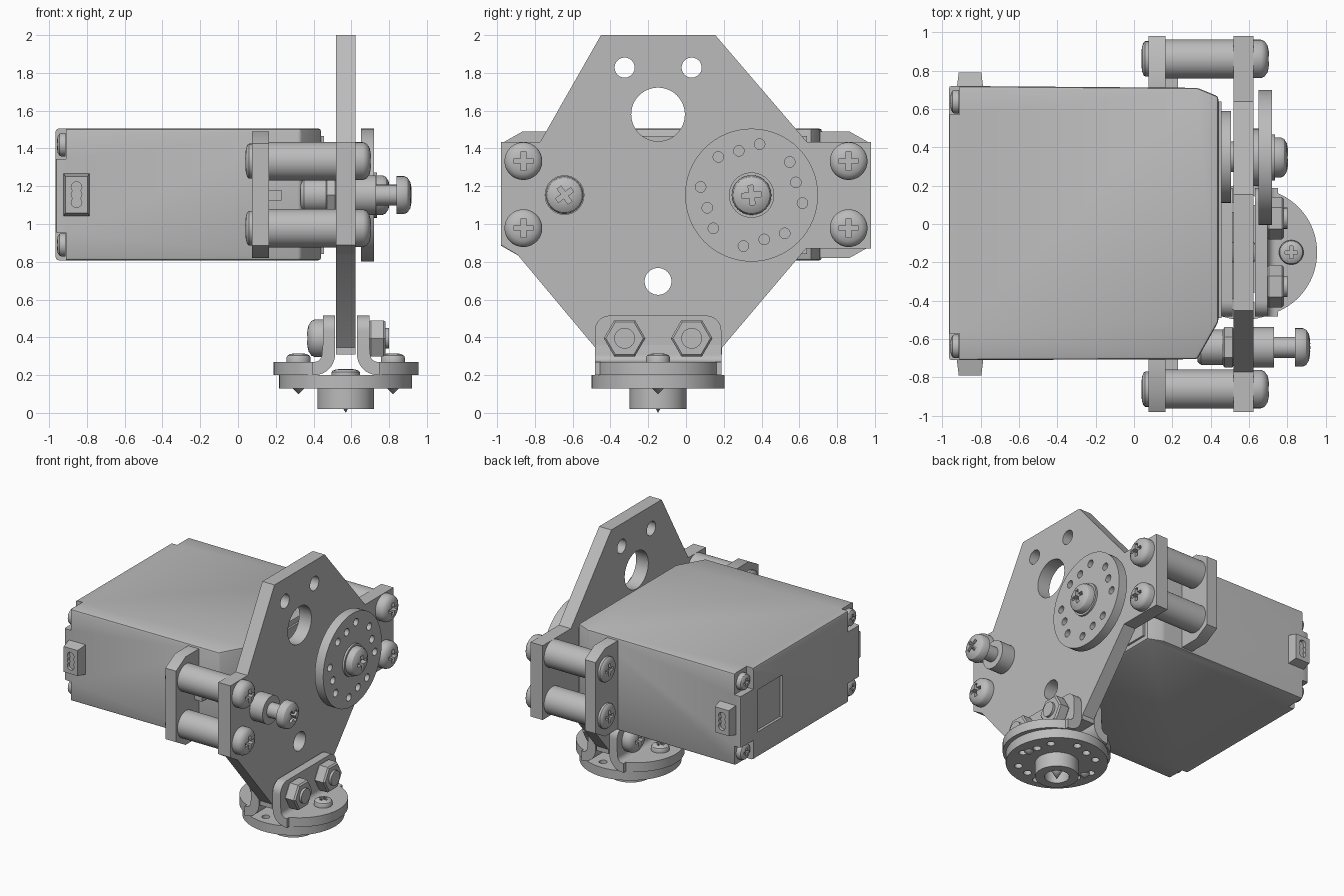
import bpy, bmesh
from math import sin, cos, radians, pi, tau
from mathutils import Vector, Matrix

cube = bpy.data.objects.get("Cube")
if cube:
    bpy.data.objects.remove(cube)

grey = bpy.data.materials.new("mid_grey")
grey.use_nodes = True
COLOUR = (0.5, 0.5, 0.5, 1)
grey.diffuse_color = COLOUR
grey.node_tree.nodes["Principled BSDF"].inputs["Base Color"].default_value = COLOUR
parts = []
X, Z = Vector((1, 0, 0)), Vector((0, 0, 1))


def finish(name, bm):
    bmesh.ops.remove_doubles(bm, verts=bm.verts, dist=1e-5)
    bmesh.ops.recalc_face_normals(bm, faces=bm.faces)
    me = bpy.data.meshes.new(name)
    bm.to_mesh(me)
    bm.free()
    me.materials.append(grey)
    ob = bpy.data.objects.new(name, me)
    bpy.context.collection.objects.link(ob)
    parts.append(ob)
    return ob


def prism(name, pts, axis, lo, hi, taper=1, bevel=0):
    """Extrude a 2D outline along an axis, with optional taper and edge bevel."""
    def place(a, b, h):
        return {"x": (h, a, b), "y": (a, h, b), "z": (a, b, h)}[axis]
    ca = sum(p[0] for p in pts) / len(pts)
    cb = sum(p[1] for p in pts) / len(pts)
    bm = bmesh.new()
    low = [bm.verts.new(place(a, b, lo)) for a, b in pts]
    top = [bm.verts.new(place(ca + (a - ca) * taper, cb + (b - cb) * taper, hi)) for a, b in pts]
    bm.faces.new(low)
    bm.faces.new(top)
    for i in range(len(pts)):
        j = (i + 1) % len(pts)
        bm.faces.new((low[i], low[j], top[j], top[i]))
    if bevel:
        bmesh.ops.recalc_face_normals(bm, faces=bm.faces)
        bmesh.ops.bevel(bm, geom=bm.edges[:], offset=bevel, segments=2, affect="EDGES", profile=0.5)
    return finish(name, bm)


def rect(a0, a1, b0, b1):
    return [(a0, b0), (a1, b0), (a1, b1), (a0, b1)]


def box(name, x, y, z, bevel=0):
    return prism(name, rect(*x, *y), "z", *z, bevel=bevel)


def arc(ca, cb, r, start, end, n=10):
    angles = [radians(start + (end - start) * i / n) for i in range(n + 1)]
    return [(ca + r * cos(t), cb + r * sin(t)) for t in angles]


def lathe(name, profile, loc, axis=X, seg=40, turn=0):
    """Turn a (radius, height) profile around an axis."""
    m = Matrix.Translation(loc) @ axis.to_track_quat("Z", "Y").to_matrix().to_4x4()
    bm = bmesh.new()
    rings = []
    for r, h in profile:
        if r == 0:
            rings.append([bm.verts.new((0, 0, h))] * seg)
        else:
            rings.append([bm.verts.new((r * cos(tau * i / seg + turn), r * sin(tau * i / seg + turn), h))
                          for i in range(seg)])
    for a, b in zip(rings, rings[1:]):
        for i in range(seg):
            j = (i + 1) % seg
            quad = list(dict.fromkeys((a[i], a[j], b[j], b[i])))
            if len(quad) > 2:
                bm.faces.new(quad)
    bm.transform(m)
    return finish(name, bm)


def rod(name, r, h, loc, axis=X, seg=40, turn=0):
    return lathe(name, [(0, 0), (r, 0), (r, h), (0, h)], loc, axis, seg, turn)


def cut(ob, cutters):
    bpy.context.view_layer.objects.active = ob
    for c in cutters:
        mod = ob.modifiers.new("cut", "BOOLEAN")
        mod.operation, mod.solver, mod.object = "DIFFERENCE", "EXACT", c
        bpy.ops.object.modifier_apply(modifier=mod.name)
    for c in cutters:
        parts.remove(c)
        bpy.data.objects.remove(c)


def screw(name, r, h, loc, axis=X, turn=0):
    """Domed screw head with a cross slot."""
    head = lathe(name, [(0, 0), (r, 0), (r, h * .5), (r * .92, h * .72), (r * .7, h * .9),
                        (r * .4, h * .98), (0, h)], loc, axis, 32)
    m = Matrix.Translation(loc) @ axis.to_track_quat("Z", "Y").to_matrix().to_4x4()
    m = m @ Matrix.Rotation(turn, 4, "Z")
    slots = []
    for a, b in ((.5, .13), (.13, .5)):
        slot = box("slot", (-a * r, a * r), (-b * r, b * r), (h * .5, h * 1.5))
        slot.data.transform(m)
        slots.append(slot)
    cut(head, slots)


def nut(name, r, h, loc, axis=X):
    lathe(name, [(0, 0), (r * .9, 0), (r, h * .12), (r, h * .88), (r * .9, h), (0, h)], loc, axis, 6)


def horn(name, loc, axis, tilt):
    """Drilled disc with a hollow hub behind it."""
    loc = Vector(loc)
    disc = lathe(name, [(0, 0), (.085, 0), (.085, -.11), (.15, -.11), (.15, 0), (.352, 0),
                        (.352, .07), (0, .07)], loc, axis, 64)
    q = axis.to_track_quat("Z", "Y")
    holes = []
    for k in range(4):
        for ang, r in ((171, .273), (196, .244), (221, .268)):
            t = radians(ang + 90 * k) + tilt
            holes.append(rod("hole", .028, .2, loc + q @ Vector((r * cos(t), r * sin(t), -.06)), axis, 16))
    cut(disc, holes)


# Motor body with recessed corners and a shallow label window
body = prism("motor_body", [(-.965, -.71), (.33, -.705), (.44, -.51), (.44, .665), (.33, .71), (-.965, .72)],
             "z", .808, 1.505, bevel=.014)
pockets = [box("pocket", (-1.1, -.91), (.57 * s, .9 * s), z)
           for s in (-1, 1) for z in ((.7, .955), (1.345, 1.6))]
cut(body, pockets + [box("window", (-1.1, -.945), (.22, .52), (1.0, 1.32))])
box("output_cover", (.43, .455), (-.49, .64), (.84, 1.465))
rod("output_boss", .24, .055, (.45, .35, 1.15))
rod("output_shaft", .08, .2, (.45, .35, 1.15))

for s, side in ((-1, "front"), (1, "back")):
    # Cable plugs
    plug = prism(side + "_plug", rect(-.925, -.785, 1.04, 1.27), "y", .7 * s, .79 * s, taper=.84)
    cut(plug, [rod("pin", .028, .1, (-.855, .765 * s, z), Vector((0, s, 0)), 16) for z in (1.115, 1.155, 1.195)])
    # Mounting ears with ribs
    prism(side + "_ear", [(.7 * s, .82), (.865 * s, .82), (.98 * s, .885), (.98 * s, 1.425),
                          (.865 * s, 1.49), (.7 * s, 1.49)], "x", .075, .165)
    box(side + "_ear_rib", (.16, .23), (.68 * s, .76 * s), (1.125, 1.18))
    # Standoffs and their screws
    for z in (.978, 1.333):
        y = .861 * s
        rod(side + "_standoff", .102, .36, (.163, y, z))
        screw(side + "_outer_screw", .1, .085, (.62, y, z))
        screw(side + "_inner_screw", .092, .04, (.078, y, z), -X)
    for z in (.89, 1.42):
        screw("case_screw", .062, .047, (-.912, .638 * s, z), -X)

# Flat side plate
plate = prism("side_plate", [(-.45, 2), (.155, 2), (.64, 1.435), (.98, 1.435), (.98, .87), (.635, .87),
                             (.19, .345), (.19, .31), (-.48, .31), (-.48, .345), (-.89, .835),
                             (-.98, .89), (-.98, 1.435), (-.772, 1.435)], "x", .52, .622)
cut(plate, [rod("hole", r, .3, (.42, y, z), seg=48) for y, z, r in
            ((-.325, 1.828, .053), (.03, 1.828, .053), (-.148, 1.58, .142), (-.148, .696, .071), (.347, 1.153, .17))])

# Upper horn with its centre screw
horn("side_horn", (.65, .347, 1.153), X, pi / 2)
rod("horn_collar", .12, .02, (.715, .347, 1.153))
screw("horn_screw", .105, .08, (.725, .347, 1.153), turn=.1)

# Lower horn with centre and side screws
cx, cy = .57, -.148
horn("foot_horn", (cx, cy, .13), Z, pi / 2)
screw("foot_centre_screw", .075, .035, (cx, cy, .198), Z)
lathe("foot_centre_tip", [(0, 0), (.05, .09), (.05, .14), (0, .14)], (cx, cy, 0), Z, 20)

# Mirrored bent brackets joining the plate to the foot
for s, side in ((-1, "left"), (1, "right")):
    def mx(pts):
        return [(cx + .002 + s * (a - cx - .002), b) for a, b in pts]
    bend = [(.63, .36)] + arc(.74, .31, .11, 180, 270) + [(.75, .2), (.75, .27)] \
        + arc(.74, .31, .04, 270, 180) + [(.695, .36)]
    prism(side + "_bracket_bend", mx(bend), "y", cy - .335, cy + .335)
    prism(side + "_bracket_flange", mx(arc(.62, cy, .335, -69, 69, 32)), "z", .2, .27)
    tab = [(cy - .335, .355)] + arc(cy - .255, .435, .08, 180, 90) + arc(cy + .255, .435, .08, 90, 0) \
        + [(cy + .335, .355)]
    x0, x1 = (mx([(a, 0)])[0][0] for a in (.63, .695))
    prism(side + "_bracket_tab", tab, "x", x0, x1)
    sx = cx + .25 * s
    screw(side + "_foot_screw", .064, .048, (sx, cy, .268), Z)
    lathe(side + "_foot_tip", [(0, 0), (.035, .035), (.035, .17), (0, .17)], (sx, cy, .098), Z, 16)

# Bracket bolts
for y in (-.325, .03):
    screw("bracket_bolt_head", .1, .085, (.45, y, .395), -X)
    nut("bracket_nut", .11, .09, (.692, y, .395))
    rod("bracket_bolt_end", .055, .15, (.65, y, .395), seg=24)

# Long stop bolt through the plate
by, bz = -.643, 1.153
lathe("stop_bolt_inner_spacer", [(0, 0), (.075, 0), (.092, .02), (.092, .135), (0, .135)], (.33, by, bz))
nut("stop_bolt_nut", .105, .055, (.465, by, bz))
rod("stop_bolt_outer_spacer", .105, .11, (.62, by, bz))
rod("stop_bolt_stem", .055, .13, (.72, by, bz))
screw("stop_bolt_head", .1, .08, (.84, by, bz), turn=radians(35))

# Smooth round surfaces, keep hard edges
bpy.ops.object.select_all(action="DESELECT")
for ob in parts:
    ob.select_set(True)
bpy.context.view_layer.objects.active = parts[0]
bpy.ops.object.shade_smooth_by_angle(angle=radians(32))
